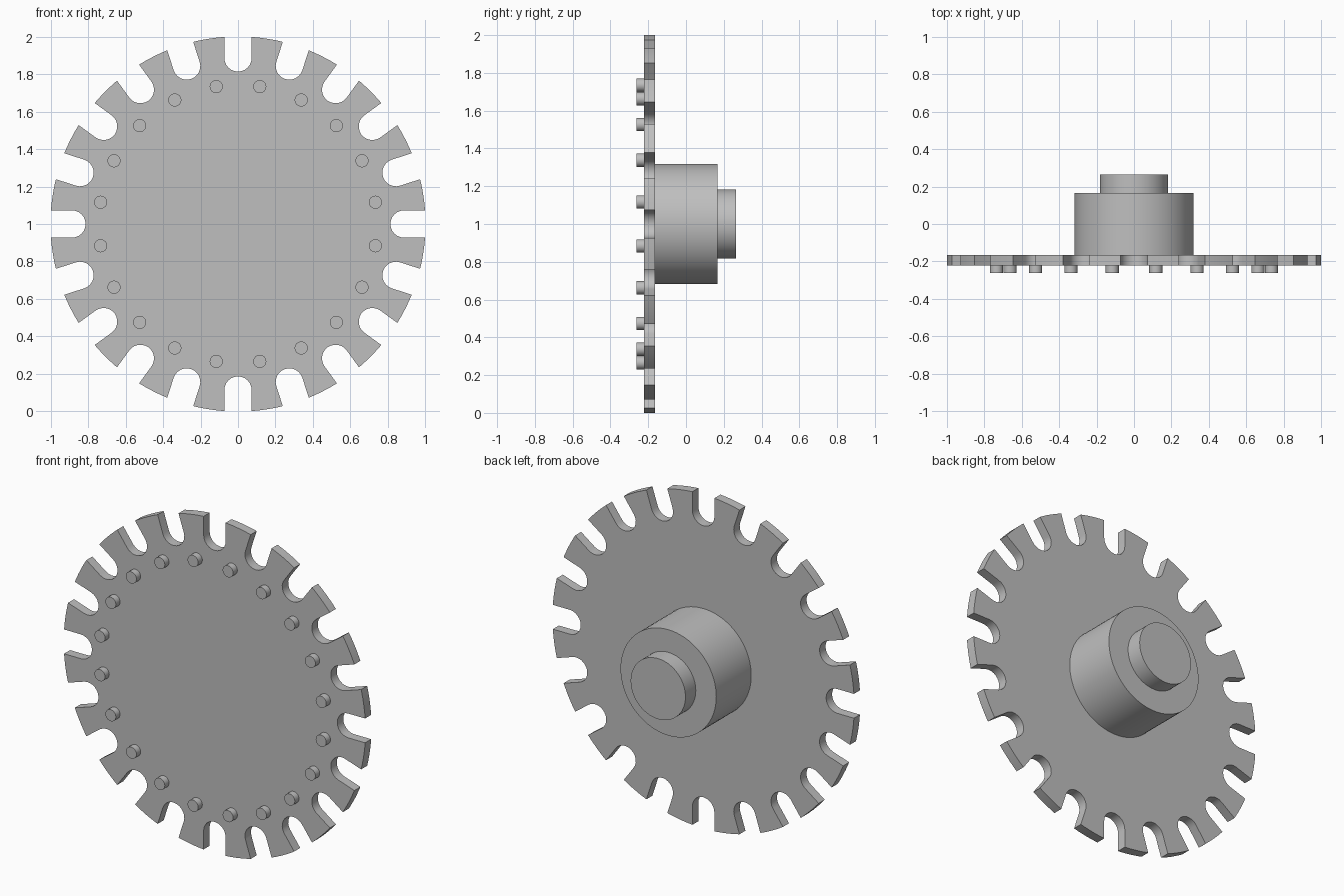
import bpy
import bmesh
from math import sin, cos, pi, asin, sqrt
from mathutils import Vector

cube = bpy.data.objects.get("Cube")
if cube:
    bpy.data.objects.remove(cube, do_unlink=True)

CENTRE_Z = 1.0
COUNT = 20                 # slots and pins around the wheel
STEP = 2 * pi / COUNT
SLOT_HALF = 0.073          # half width of a slot
SLOT_CENTRE = 0.888        # radius at which the round slot end is centred
RIM = 1.0 / cos(asin(SLOT_HALF))
FRONT, BACK = -0.222, -0.165

grey = bpy.data.materials.new("plain grey")
grey.use_nodes = True
colour = (0.52, 0.52, 0.52, 1)
grey.diffuse_color = colour
grey.node_tree.nodes["Principled BSDF"].inputs["Base Color"].default_value = colour


def extrude_profile(name, points, y0, y1):
    """Make a solid from an outline of (x, z) points, running from y0 to y1."""
    bm = bmesh.new()
    face = bm.faces.new([bm.verts.new((x, y0, z + CENTRE_Z)) for x, z in points])
    extruded = bmesh.ops.extrude_face_region(bm, geom=[face], use_keep_orig=True)
    moved = [v for v in extruded["geom"] if isinstance(v, bmesh.types.BMVert)]
    bmesh.ops.translate(bm, verts=moved, vec=Vector((0, y1 - y0, 0)))
    bmesh.ops.recalc_face_normals(bm, faces=bm.faces)
    mesh = bpy.data.meshes.new(name)
    bm.to_mesh(mesh)
    bm.free()
    mesh.materials.append(grey)
    obj = bpy.data.objects.new(name, mesh)
    bpy.context.collection.objects.link(obj)
    bpy.ops.object.select_all(action="DESELECT")
    obj.select_set(True)
    bpy.context.view_layer.objects.active = obj
    bpy.ops.object.shade_smooth_by_angle(angle=pi / 6)
    return obj


def circle(radius, sides, cx=0.0, cz=0.0):
    return [(cx + radius * cos(2 * pi * i / sides),
             cz + radius * sin(2 * pi * i / sides)) for i in range(sides)]


def wheel_outline():
    """Rim arcs alternating with round-ended radial slots."""
    half_angle = asin(SLOT_HALF / RIM)
    outline = []
    for k in range(COUNT):
        a = k * STEP
        # rounded slot end, from the clockwise wall to the other
        for i in range(13):
            t = -pi / 2 - pi * i / 12
            u = SLOT_CENTRE + SLOT_HALF * cos(t)
            v = SLOT_HALF * sin(t)
            outline.append((u * cos(a) - v * sin(a), u * sin(a) + v * cos(a)))
        # rim of the following tooth
        start, end = a + half_angle, a + STEP - half_angle
        for i in range(7):
            t = start + (end - start) * i / 6
            outline.append((RIM * cos(t), RIM * sin(t)))
    return outline


# Slotted disc
extrude_profile("slotted_disc", wheel_outline(), FRONT, BACK)

# Hub and shaft end on the back
extrude_profile("hub", circle(0.318, 72), BACK, 0.167)
extrude_profile("shaft_end", circle(0.182, 64), 0.167, 0.265)

# Ring of pins on the front, one behind each tooth
for k in range(COUNT):
    a = (k + 0.5) * STEP
    extrude_profile(f"pin_{k + 1}",
                    circle(0.035, 24, 0.744 * cos(a), 0.744 * sin(a)),
                    -0.262, FRONT)
